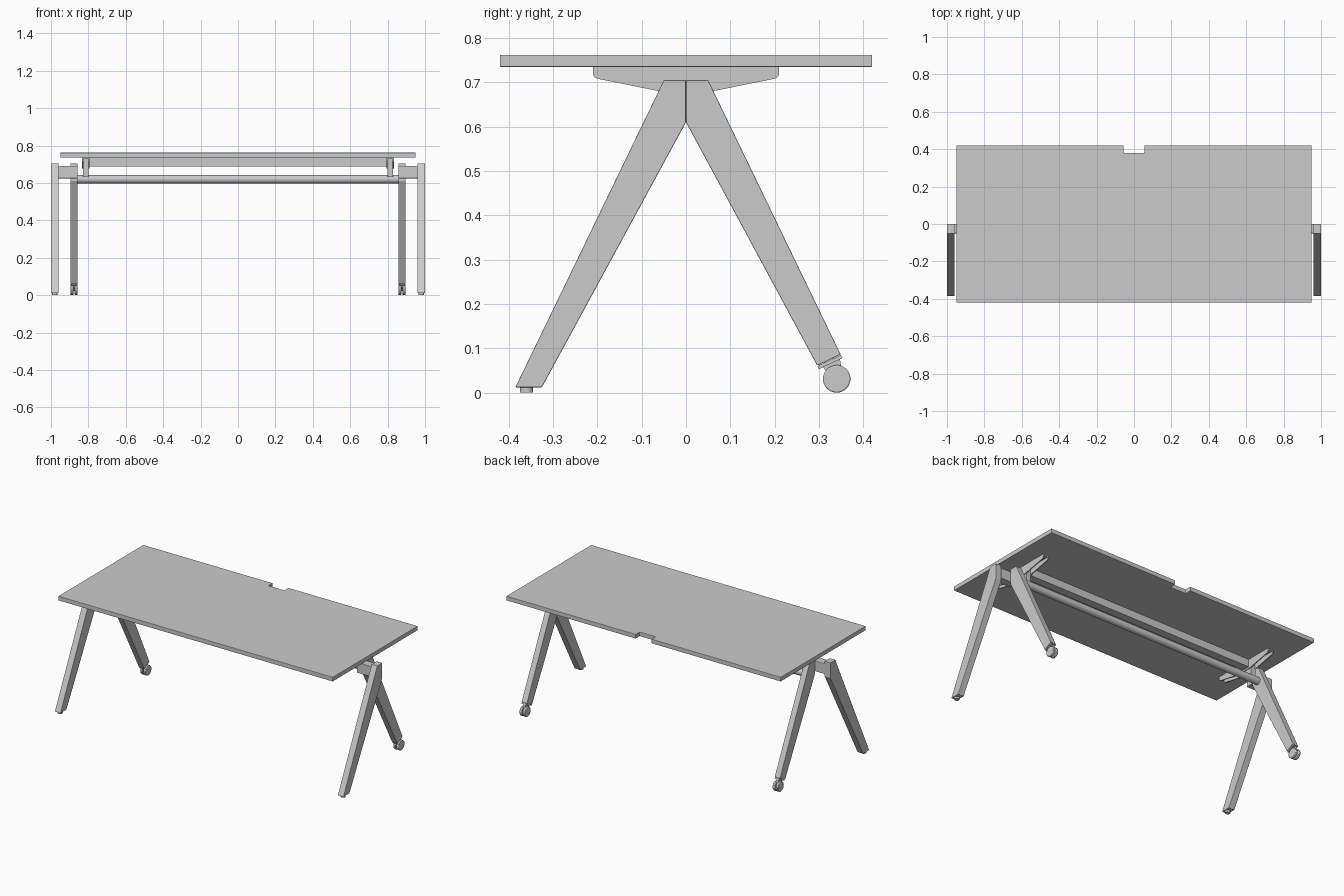
import bpy, bmesh
from math import radians, cos, sin, pi
from mathutils import Matrix, Vector

if "Cube" in bpy.data.objects:
    bpy.data.objects.remove(bpy.data.objects["Cube"])


def finish(bm, name, bevel=0.0, smooth=False):
    bmesh.ops.recalc_face_normals(bm, faces=bm.faces[:])
    me = bpy.data.meshes.new(name)
    bm.to_mesh(me)
    bm.free()
    ob = bpy.data.objects.new(name, me)
    bpy.context.collection.objects.link(ob)
    if bevel:
        m = ob.modifiers.new("edge", 'BEVEL')
        m.width = bevel
        m.segments = 2
        m.limit_method = 'ANGLE'
    if smooth:
        bpy.ops.object.select_all(action='DESELECT')
        ob.select_set(True)
        bpy.context.view_layer.objects.active = ob
        bpy.ops.object.shade_smooth_by_angle(angle=radians(35))
    return ob


def prism(name, pts, lo, hi, axis='X', bevel=0.0):
    """Extrude a profile: (y, z) along X, or (x, y) along Z."""
    bm = bmesh.new()
    vs = [bm.verts.new((lo, a, b) if axis == 'X' else (a, b, lo)) for a, b in pts]
    f = bm.faces.new(vs)
    ext = bmesh.ops.extrude_face_region(bm, geom=[f])
    off = Vector((hi - lo, 0, 0)) if axis == 'X' else Vector((0, 0, hi - lo))
    bmesh.ops.translate(bm, vec=off, verts=[v for v in ext['geom'] if isinstance(v, bmesh.types.BMVert)])
    return finish(bm, name, bevel)


def box(name, x, y, z, bevel=0.0):
    return prism(name, [(y[0], z[0]), (y[1], z[0]), (y[1], z[1]), (y[0], z[1])], x[0], x[1], 'X', bevel)


def cylinder(name, center, r, length, axis='X', bevel=0.0):
    bm = bmesh.new()
    bmesh.ops.create_cone(bm, cap_ends=True, segments=40, radius1=r, radius2=r, depth=length)
    if axis == 'X':
        bmesh.ops.rotate(bm, verts=bm.verts, matrix=Matrix.Rotation(pi / 2, 3, 'Y'))
    bmesh.ops.translate(bm, vec=center, verts=bm.verts)
    return finish(bm, name, bevel, True)


def span(s, a, b):
    return (min(s * a, s * b), max(s * a, s * b))


# Tabletop with cable notch in the back edge
prism("tabletop", [(-0.95, -0.42), (0.95, -0.42), (0.95, 0.42), (0.055, 0.42), (0.055, 0.38),
                   (-0.055, 0.38), (-0.055, 0.42), (-0.95, 0.42)], 0.735, 0.762, 'Z', 0.002)

# Long rails
cylinder("tube_rail", (0, 0.045, 0.62), 0.022, 1.72)
box("top_beam", (-0.80, 0.80), (-0.005, 0.045), (0.688, 0.735))

front_leg = [(-0.385, 0.012), (-0.325, 0.012), (0, 0.61), (0, 0.705), (-0.05, 0.705)]
back_leg = [(0, 0.61), (0, 0.705), (0.05, 0.705), (0.349, 0.086), (0.296, 0.061)]
caster_cap = [(0.296, 0.060), (0.349, 0.085), (0.353, 0.078), (0.300, 0.053)]
caster_neck = [(0.309, 0.058), (0.347, 0.076), (0.356, 0.035), (0.340, 0.025), (0.322, 0.040)]
arm = [(-0.21, 0.735), (-0.21, 0.718), (-0.206, 0.711), (-0.198, 0.708), (-0.05, 0.678),
       (0.05, 0.678), (0.198, 0.708), (0.206, 0.711), (0.21, 0.718), (0.21, 0.735)]

for s, side in ((-1, "left"), (1, "right")):
    # Legs and the block joining them
    prism(side + "_front_leg", front_leg, *span(s, 0.96, 1.0), bevel=0.002)
    prism(side + "_back_leg", back_leg, *span(s, 0.858, 0.895), bevel=0.002)
    box(side + "_leg_connector", span(s, 0.858, 0.962), (-0.05, 0.001), (0.625, 0.69), 0.002)
    # Front glide foot
    cylinder(side + "_foot", (s * 0.98, -0.36, 0.007), 0.015, 0.014, 'Z')
    # Back caster with twin wheels
    prism(side + "_caster_cap", caster_cap, *span(s, 0.861, 0.892))
    prism(side + "_caster_neck", caster_neck, *span(s, 0.869, 0.884))
    for i, x in enumerate((0.8655, 0.8875)):
        cylinder(f"{side}_caster_wheel_{i + 1}", (s * x, 0.34, 0.031), 0.031, 0.015, 'X', 0.003)
    cylinder(side + "_caster_axle", (s * 0.8765, 0.34, 0.031), 0.01, 0.03)
    # Channel-shaped top support arm
    prism(side + "_arm_inner_plate", arm, *span(s, 0.793, 0.800))
    prism(side + "_arm_outer_plate", arm, *span(s, 0.826, 0.833))
    box(side + "_arm_top_plate", span(s, 0.800, 0.826), (-0.21, 0.21), (0.727, 0.735))
    # Bracket from arm down to the tube
    box(side + "_tube_bracket", span(s, 0.798, 0.828), (0.005, 0.06), (0.632, 0.73))
